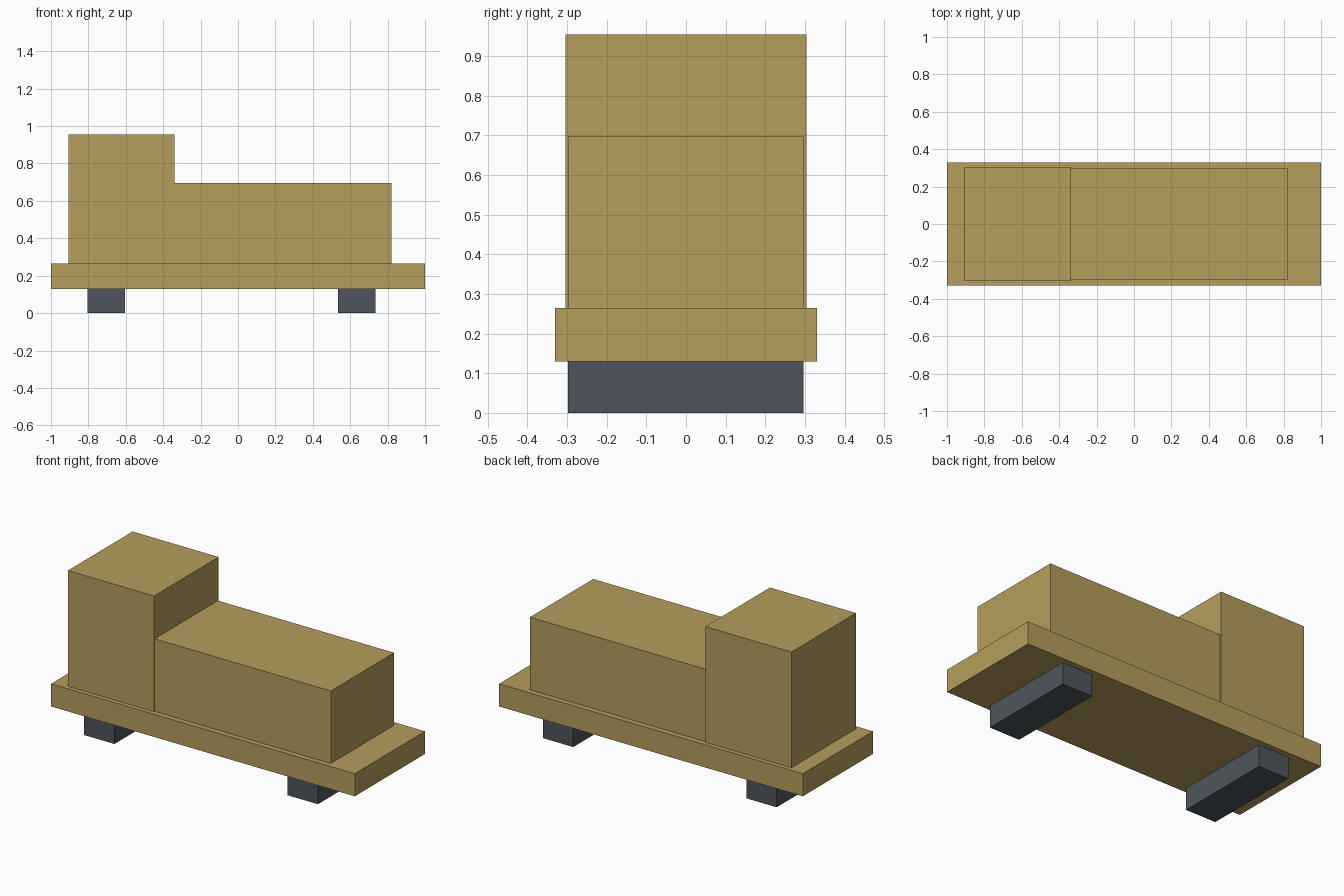
import bpy

if "Cube" in bpy.data.objects:
    bpy.data.objects.remove(bpy.data.objects["Cube"])


def material(name, color):
    mat = bpy.data.materials.new(name)
    mat.diffuse_color = (*color, 1.0)
    mat.use_nodes = True
    mat.node_tree.nodes["Principled BSDF"].inputs["Base Color"].default_value = mat.diffuse_color
    return mat


tan = material("tan", (0.462, 0.337, 0.107))
slate = material("slate grey", (0.076, 0.091, 0.107))


def box(name, x, y, z, mat):
    """Box spanning the given (min, max) ranges."""
    spans = (x, y, z)
    bpy.ops.mesh.primitive_cube_add(size=1)
    obj = bpy.context.object
    obj.name = name
    obj.location = [(a + b) / 2 for a, b in spans]
    obj.scale = [b - a for a, b in spans]
    bpy.ops.object.transform_apply(location=True, rotation=False, scale=True)
    obj.data.materials.append(mat)
    return obj


# Flat chassis deck
box("deck", (-1.0, 1.0), (-0.33, 0.33), (0.13, 0.265), tan)

# Tall cab and the slightly narrower hood in front of it
box("cab", (-0.907, -0.34), (-0.304, 0.304), (0.265, 0.954), tan)
box("hood", (-0.34, 0.82), (-0.298, 0.297), (0.265, 0.697), tan)

# Square axle blocks under the deck
for name, x in (("rear_axle", -0.705), ("front_axle", 0.635)):
    box(name, (x - 0.1, x + 0.1), (-0.298, 0.297), (0.0, 0.13), slate)
